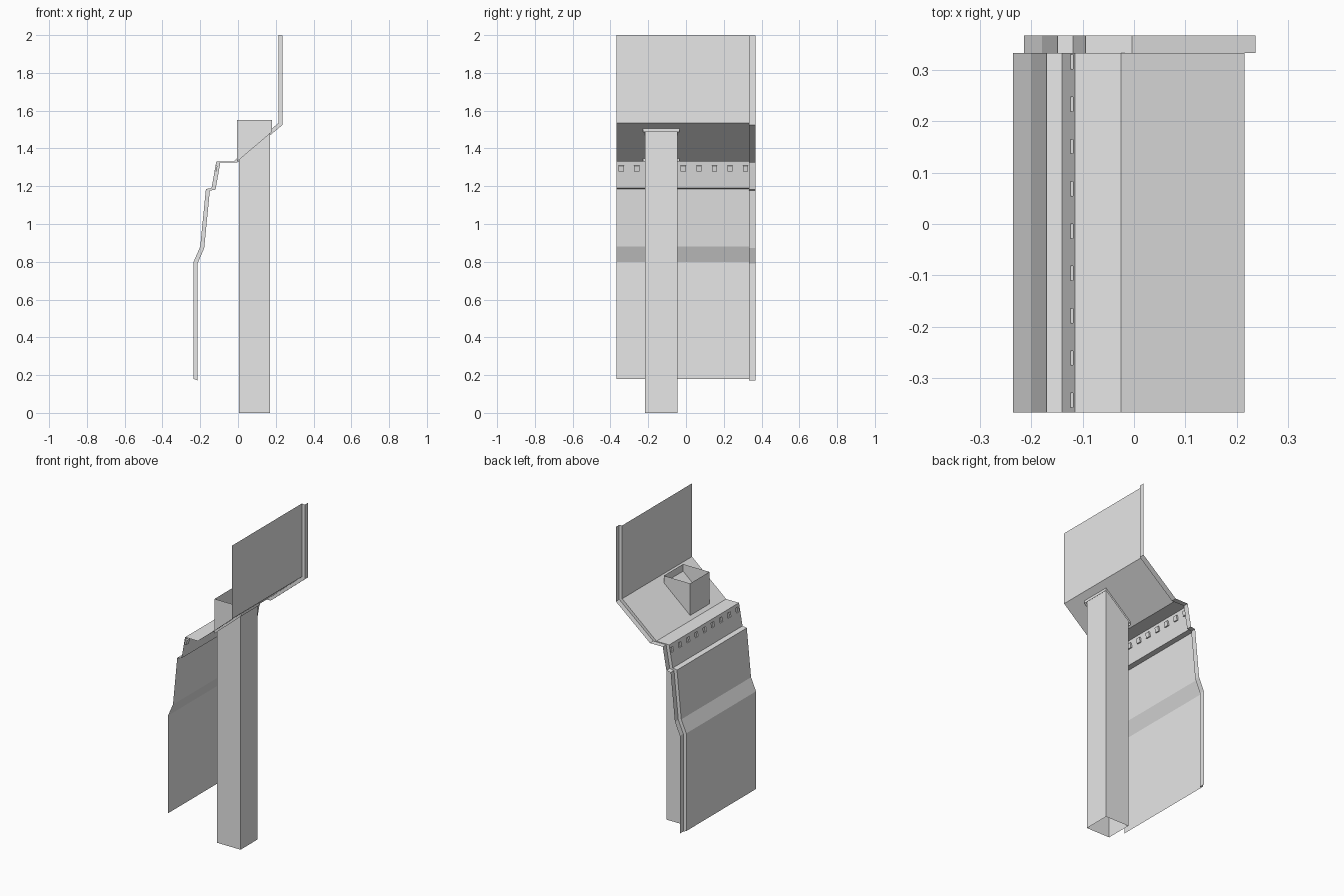
import bpy
import bmesh
from mathutils import Vector

cube = bpy.data.objects.get("Cube")
if cube:
    bpy.data.objects.remove(cube, do_unlink=True)

# One plain grey sheet-metal colour
GREY = (0.8, 0.8, 0.8, 1.0)
metal = bpy.data.materials.new("grey_metal")
metal.use_nodes = True
metal.diffuse_color = GREY
metal.node_tree.nodes["Principled BSDF"].inputs["Base Color"].default_value = GREY


def finish(name, bm):
    mesh = bpy.data.meshes.new(name)
    bm.to_mesh(mesh)
    bm.free()
    mesh.materials.append(metal)
    obj = bpy.data.objects.new(name, mesh)
    bpy.context.collection.objects.link(obj)
    return obj


def loft(bm, sections):
    """Bridge a list of (profile, y) sections with quads."""
    rows = [[bm.verts.new((x, y, z)) for x, z in prof] for prof, y in sections]
    for a, b in zip(rows, rows[1:]):
        for i in range(len(a) - 1):
            bm.faces.new((a[i], a[i + 1], b[i + 1], b[i]))


# Folded sheet profile, from the bottom skirt up to the upright panel
FASCIA_LOW, FASCIA_TOP = Vector((-0.14, 1.19)), Vector((-0.115, 1.33))
VENT_Z = (1.28, 1.31)


def on_fascia(z):
    t = (z - FASCIA_LOW.y) / (FASCIA_TOP.y - FASCIA_LOW.y)
    return tuple(FASCIA_LOW.lerp(FASCIA_TOP, t))


RIDGE, EAVE = (-0.025, 1.33), (0.215, 1.535)
profile = [(-0.235, 0.18), (-0.235, 0.80), (-0.20, 0.88), (-0.17, 1.185),
           tuple(FASCIA_LOW), on_fascia(VENT_Z[0]), on_fascia(VENT_Z[1]),
           tuple(FASCIA_TOP), RIDGE, EAVE, (0.215, 2.0)]

# Stepped overlap edge follows the same profile, set back by the sheet gap
drop = [0.008] * 7 + [0.005, 0.005, 0.01, 0.002]
lap = [(x + 0.021, z - d) for (x, z), d in zip(profile, drop)]

# Sheet with stations at both sides of each vent
Y_FRONT, Y_STEP, Y_BACK = -0.367, 0.333, 0.367
vents = [-0.343 + i * 0.0823 for i in range(9)]
HALF = 0.014
stations = [Y_FRONT] + [v + s * HALF for v in vents for s in (-1, 1)] + [Y_STEP]

bm = bmesh.new()
loft(bm, [(profile, y) for y in stations] + [(lap, Y_STEP), (lap, Y_BACK)])

# Small square vents recessed into the fascia
vent_faces = []
for f in bm.faces:
    c = f.calc_center_median()
    if (VENT_Z[0] < c.z < VENT_Z[1] and -0.15 < c.x < -0.1
            and any(abs(c.y - v) < HALF / 2 for v in vents)):
        vent_faces.append(f)
for f in vent_faces:
    new = bmesh.ops.extrude_discrete_faces(bm, faces=[f])["faces"]
    bmesh.ops.translate(bm, verts=new[0].verts, vec=(0.01, 0, -0.002))
finish("folded_sheet", bm)


def slope(x):
    """Height of the sloping part of the sheet."""
    return RIDGE[1] + (x - RIDGE[0]) * (EAVE[1] - RIDGE[1]) / (EAVE[0] - RIDGE[0])


def tube(name, x0, x1, y0, y1, bottom, top):
    """Open thin-walled rectangular tube with mitred ends."""
    bm = bmesh.new()
    corners = [(x0, y0), (x1, y0), (x1, y1), (x0, y1)]
    low = [bm.verts.new((x, y, bottom(x))) for x, y in corners]
    high = [bm.verts.new((x, y, top(x))) for x, y in corners]
    for i in range(4):
        j = (i + 1) % 4
        bm.faces.new((low[i], low[j], high[j], high[i]))
    finish(name, bm)


# Collar box through the slope, and the downpipe hanging below it
tube("collar_box", -0.005, 0.18, -0.228, -0.035,
     lambda x: slope(x) - 0.017, lambda x: 1.55)
tube("downpipe", 0.004, 0.17, -0.217, -0.046, lambda x: 0.0, slope)
